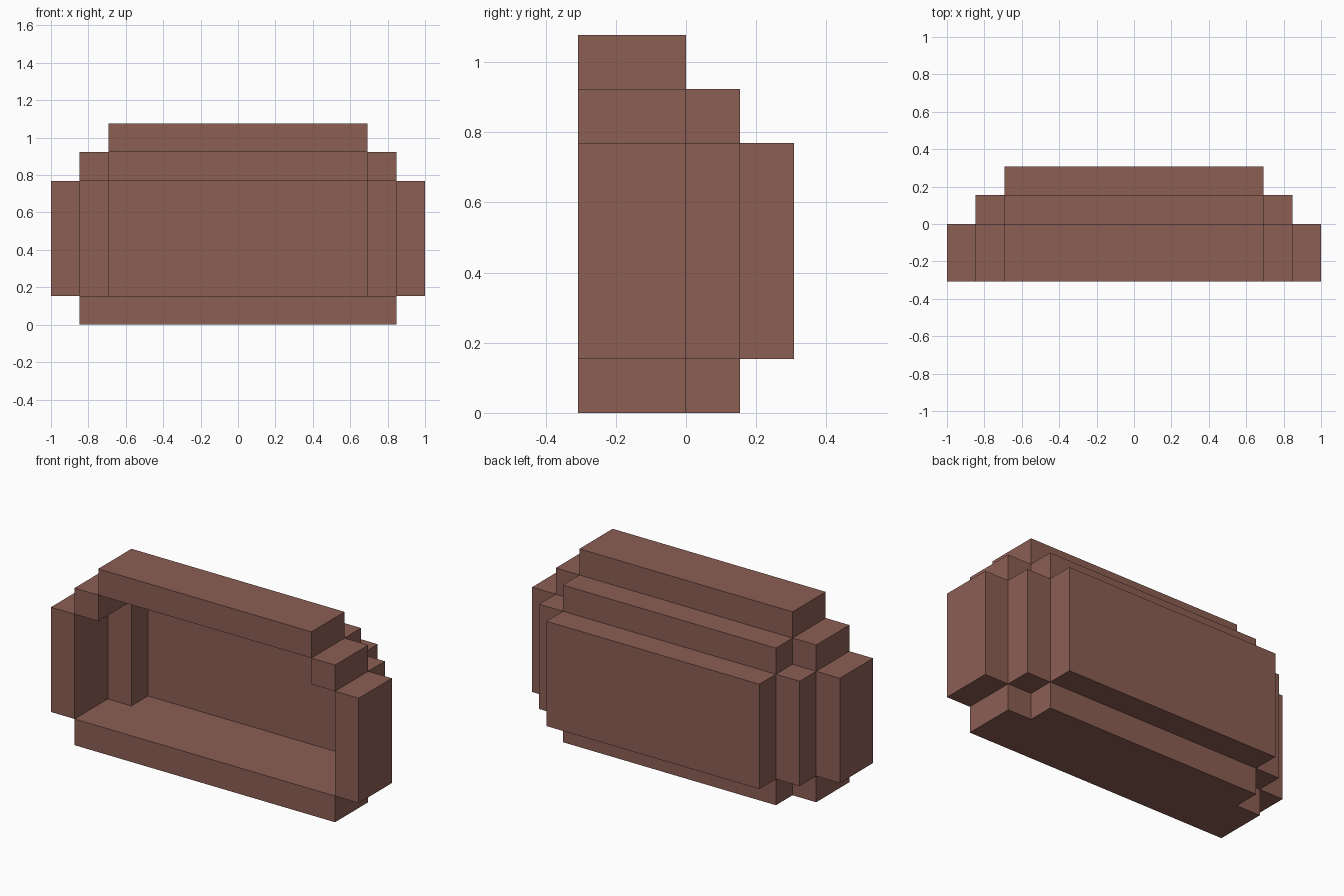
import bpy
import bmesh

U = 2 / 13  # one block

cube = bpy.data.objects.get("Cube")
if cube:
    bpy.data.objects.remove(cube, do_unlink=True)

brown = bpy.data.materials.new("warm brown")
brown.use_nodes = True
colour = (0.26, 0.113, 0.088, 1)
brown.diffuse_color = colour
brown.node_tree.nodes["Principled BSDF"].inputs["Base Color"].default_value = colour


def prism(name, outline, z0, z1):
    """Extrude an xy outline, measured in blocks, from z0 to z1."""
    bm = bmesh.new()
    face = bm.faces.new([bm.verts.new((x * U, y * U, z0 * U)) for x, y in outline])
    top = bmesh.ops.extrude_face_region(bm, geom=[face])
    verts = [v for v in top["geom"] if isinstance(v, bmesh.types.BMVert)]
    bmesh.ops.translate(bm, vec=(0, 0, (z1 - z0) * U), verts=verts)
    bmesh.ops.recalc_face_normals(bm, faces=bm.faces)
    mesh = bpy.data.meshes.new(name)
    bm.to_mesh(mesh)
    bm.free()
    mesh.materials.append(brown)
    obj = bpy.data.objects.new(name, mesh)
    bpy.context.collection.objects.link(obj)


def box(name, x0, x1, y0, y1, z0, z1):
    prism(name, [(x0, y0), (x1, y0), (x1, y1), (x0, y1)], z0, z1)


# Floor, narrower behind
right_edge = [(5.5, -2), (5.5, 0), (4.5, 0), (4.5, 1)]
prism("floor", right_edge + [(-x, y) for x, y in reversed(right_edge)], 0, 1)

# Back wall, the step above it and the roof
box("back_wall", -4.5, 4.5, 1, 2, 1, 5)
box("upper_back_step", -4.5, 4.5, 0, 1, 5, 6)
box("roof", -4.5, 4.5, -2, 0, 6, 7)

# Side walls, rear corner posts and shoulder blocks, mirrored
for side, s in (("left", 1), ("right", -1)):
    box(side + "_wall", 5.5 * s, 6.5 * s, -2, 0, 1, 5)
    box(side + "_rear_post", 4.5 * s, 5.5 * s, 0, 1, 1, 5)
    box(side + "_shoulder", 4.5 * s, 5.5 * s, -2, 0, 5, 6)
